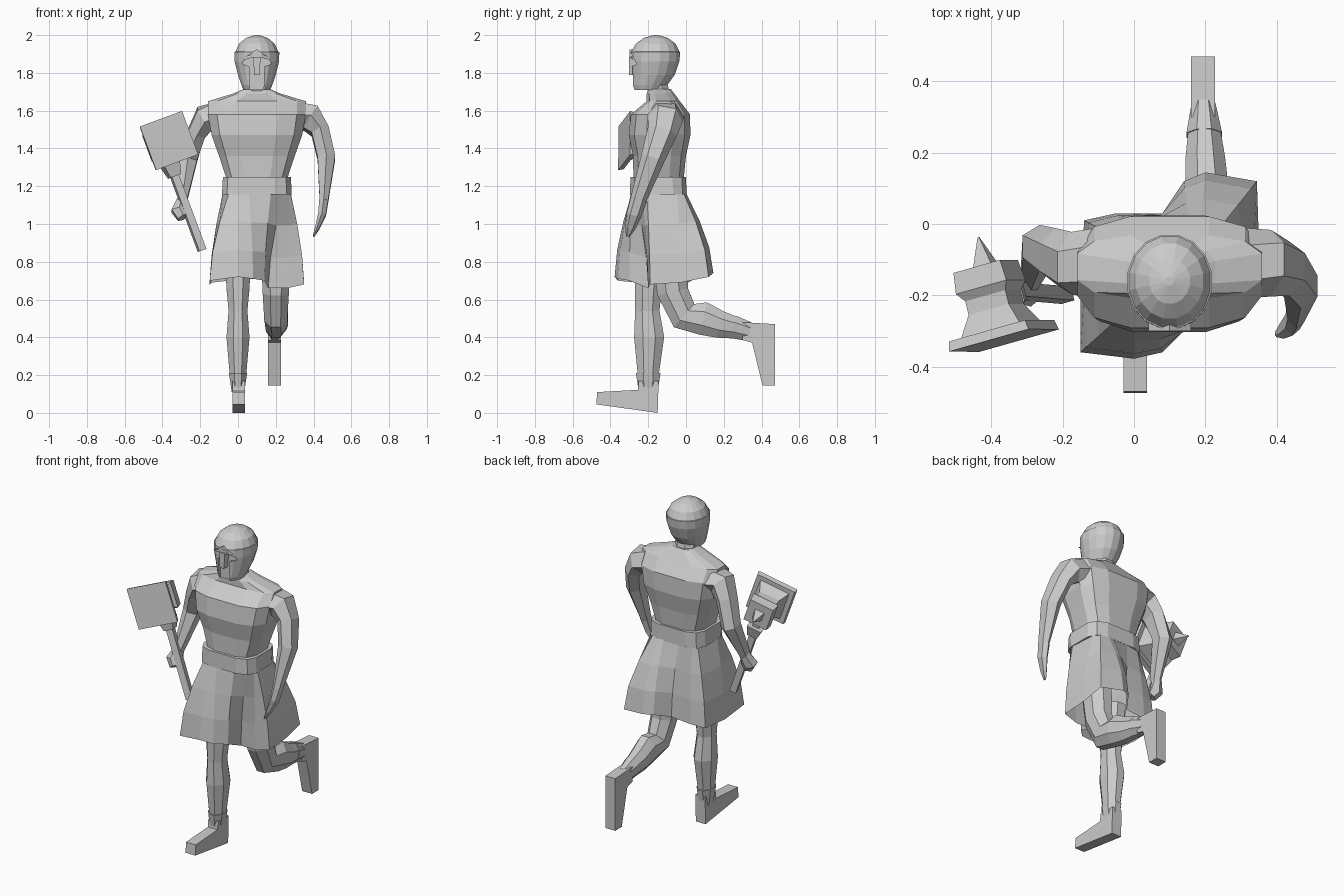
import bpy, bmesh
from math import sin, cos, pi, atan2, copysign
from mathutils import Vector as V

cube = bpy.data.objects.get("Cube")
if cube:
    bpy.data.objects.remove(cube, do_unlink=True)

grey = bpy.data.materials.new("plain_grey")
grey.use_nodes = True
grey.diffuse_color = (0.6, 0.6, 0.6, 1)
grey.node_tree.nodes["Principled BSDF"].inputs["Base Color"].default_value = grey.diffuse_color


def loft(name, rings, caps=(True, True)):
    """Skin a list of rings with quads and close the ends."""
    bm = bmesh.new()
    rows = [[bm.verts.new(p) for p in r] for r in rings]
    n = len(rows[0])
    for lo, hi in zip(rows, rows[1:]):
        for i in range(n):
            j = (i + 1) % n
            bm.faces.new((lo[i], lo[j], hi[j], hi[i]))
    if caps[0]:
        bm.faces.new(rows[0][::-1])
    if caps[1]:
        bm.faces.new(rows[-1])
    bmesh.ops.recalc_face_normals(bm, faces=bm.faces)
    me = bpy.data.meshes.new(name)
    bm.to_mesh(me)
    bm.free()
    me.materials.append(grey)
    ob = bpy.data.objects.new(name, me)
    bpy.context.collection.objects.link(ob)
    return ob


def squash(t, power):
    return V([copysign(abs(f) ** power, f) for f in (cos(t), sin(t))])


def level(z, cy, hx, hy, n=12, power=1.0, cx=0.1):
    """Horizontal ring; a low power makes it boxier."""
    pts = [squash(2 * pi * (i + 0.5) / n, power) for i in range(n)]
    return [(cx + hx * p.x, cy + hy * p.y, z) for p in pts]


def tube(name, path, n=6):
    """Limb along a path of (x, y, z, half width, half depth)."""
    pts = [V(p[:3]) for p in path]
    rings = []
    for i, p in enumerate(path):
        t = (pts[min(i + 1, len(pts) - 1)] - pts[max(i - 1, 0)]).normalized()
        a = (V((1, 0, 0)) - t * t.x).normalized()
        b = t.cross(a)
        rings.append([pts[i] + a * p[3] * cos(k) + b * p[4] * sin(k)
                      for k in [2 * pi * (j + 0.5) / n for j in range(n)]])
    return loft(name, rings)


def side_plate(name, profile, x0, x1):
    return loft(name, [[(x, y, z) for y, z in profile] for x in (x0, x1)])


def front_plate(name, profile, y0, y1):
    return loft(name, [[(x, y, z) for x, z in profile] for y in (y0, y1)])


# Torso, neck and belt
loft("torso", [level(*r, power=0.65) for r in (
    (1.18, -0.145, 0.165, 0.135), (1.25, -0.145, 0.168, 0.137),
    (1.36, -0.14, 0.205, 0.143), (1.47, -0.14, 0.245, 0.167),
    (1.58, -0.135, 0.265, 0.16), (1.65, -0.12, 0.265, 0.09),
    (1.69, -0.135, 0.13, 0.075), (1.715, -0.14, 0.07, 0.06))])
loft("neck", [level(z, cy, 0.068, 0.062, 8) for z, cy in ((1.64, -0.13), (1.8, -0.17))])
loft("belt", [level(z, -0.147, hx, hy, power=0.5)
              for z, hx, hy in ((1.155, 0.188, 0.152), (1.25, 0.183, 0.15))])

# Skirt: the hem follows the striding legs, the top fits the belt
hem = [(.345, .12, .72), (.2, .145, .74), (.14, .12, .74), (.08, .03, .71),
       (-.05, .03, .70), (-.14, .01, .69), (-.15, -.17, .68), (-.15, -.36, .70),
       (0, -.378, .72), (.08, -.36, .71), (.14, -.3, .70), (.16, -.2, .66),
       (.26, -.2, .66), (.35, -.19, .68), (.35, -.03, .69)]
waist = V((0.1, -0.145, 1.17))
skirt = []
for out, drop in ((0, 0), (0.5, 0.35), (0.85, 0.68), (1, 1)):
    ring = []
    for p in hem:
        p = V(p)
        s = squash(atan2((p.y - waist.y) / 0.145, (p.x - waist.x) / 0.18), 0.55)
        top = waist + V((0.18 * s.x, 0.145 * s.y, 0))
        q = top.lerp(p, out)
        q.z = top.z + (p.z - top.z) * drop
        ring.append(q)
    skirt.append(ring)
loft("skirt", skirt, caps=(True, False))

# Helmeted head with a cut face opening
head = loft("helmet", [level(*r, n=16) for r in (
    (1.71, -0.20, 0.072, 0.085), (1.735, -0.195, 0.083, 0.097),
    (1.79, -0.175, 0.102, 0.118), (1.86, -0.165, 0.12, 0.132),
    (1.91, -0.162, 0.121, 0.134), (1.912, -0.162, 0.116, 0.13),
    (1.955, -0.16, 0.096, 0.107), (1.985, -0.16, 0.058, 0.065),
    (2.0, -0.16, 0.012, 0.013))])
half = [(0.035, 1.69), (0.04, 1.835), (0.078, 1.845), (0.07, 1.868), (0.02, 1.882)]
cutter = front_plate("face_cutter", [(0.1 + x, z) for x, z in half]
                     + [(0.1 - x, z) for x, z in half[::-1]], -0.4, -0.263)
cutter.hide_render = True
mod = head.modifiers.new("face_opening", "BOOLEAN")
mod.operation, mod.object, mod.solver = "DIFFERENCE", cutter, "EXACT"
bpy.context.view_layer.objects.active = head
bpy.ops.object.modifier_apply(modifier=mod.name)
bpy.data.objects.remove(cutter, do_unlink=True)
front_plate("nose_guard", [(0.086, 1.79), (0.114, 1.79), (0.12, 1.885), (0.08, 1.885)],
            -0.302, -0.25)
front_plate("brow_ridge", [(0.04, 1.885), (0.1, 1.905), (0.16, 1.885), (0.1, 1.925)],
            -0.3, -0.26)

# Arms
tube("left_arm", [(.30, -.11, 1.57, .09, .10), (.385, -.11, 1.56, .08, .095),
                  (.435, -.125, 1.49, .055, .08), (.468, -.175, 1.35, .054, .064),
                  (.455, -.255, 1.12, .026, .042)])
tube("left_hand", [(.455, -.25, 1.13, .028, .044), (.445, -.275, 1.05, .024, .04),
                   (.42, -.295, .98, .014, .028), (.40, -.308, .935, .005, .01)])
tube("right_arm", [(-.10, -.11, 1.57, .09, .10), (-.175, -.11, 1.56, .075, .09),
                   (-.22, -.09, 1.48, .055, .08), (-.265, -.065, 1.34, .056, .064),
                   (-.295, -.165, 1.12, .028, .04)])
tube("right_hand", [(-.295, -.155, 1.13, .028, .035), (-.31, -.185, 1.07, .048, .045),
                    (-.29, -.2, 1.035, .035, .035)])

# Standing right leg
tube("right_leg", [(0, -.19, .85, .075, .09), (0, -.2, .66, .066, .077),
                   (0, -.205, .54, .054, .07), (0, -.195, .4, .066, .086),
                   (0, -.2, .2, .047, .06)], 8)
tube("right_cuff", [(0, -.2, .21, .052, .07), (0, -.2, .11, .036, .054)], 8)
side_plate("right_foot", [(-.15, 0), (-.475, .045), (-.47, .11), (-.255, .122),
                          (-.25, .17), (-.145, .17)], -.03, .037)

# Trailing left leg
tube("left_leg", [(.2, -.09, .85, .085, .1), (.2, -.07, .64, .075, .09),
                  (.2, -.01, .515, .066, .088), (.205, .09, .5, .066, .095),
                  (.2, .18, .468, .06, .078), (.197, .265, .45, .048, .062)], 8)
tube("left_cuff", [(.197, .25, .455, .054, .066), (.195, .335, .43, .036, .054)], 8)
side_plate("left_foot", [(.3, .48), (.47, .47), (.47, .145), (.405, .145),
                         (.35, .372), (.3, .385)], .16, .228)

# Hammer: square sections along its own axis, then spike and handle
across = V((0.23, 0.065, 0.085)).normalized()
back = across.cross(V((0.09, 0, -0.235))).normalized()
if back.y < 0:
    back = -back
up = across.cross(back).normalized()
if up.z < 0:
    up = -up
face = V((-0.365, -0.327, 1.442))


def square(c, h, w=None):
    return [c + across * h * i + up * (w or h) * j
            for i, j in ((1, 1), (-1, 1), (-1, -1), (1, -1))]


def hammer_part(name, sections):
    return loft(name, [square(face + back * s, h) for s, h in sections])


hammer_part("hammer_plate", [(0, 0.123), (0.028, 0.118)])
hammer_part("hammer_block", [(0.026, 0.092), (0.09, 0.062), (0.13, 0.062),
                             (0.155, 0.078), (0.215, 0.072)])
hammer_part("hammer_spike", [(0.21, 0.03), (0.30, 0.002)])


def shaft(name, sections):
    rings = []
    for p, h in sections:
        rings.append([V(p) + across * h * i + back * h * j
                      for i, j in ((1, 1), (-1, 1), (-1, -1), (1, -1))])
    return loft(name, rings)


grip, neck_end = V((-0.19, -0.2, 0.86)), face + back * 0.15
shaft("hammer_handle", [(grip, 0.02), (neck_end, 0.02)])
shaft("hammer_collar", [(grip.lerp(neck_end, 0.69), 0.03), (grip.lerp(neck_end, 0.8), 0.045)])
